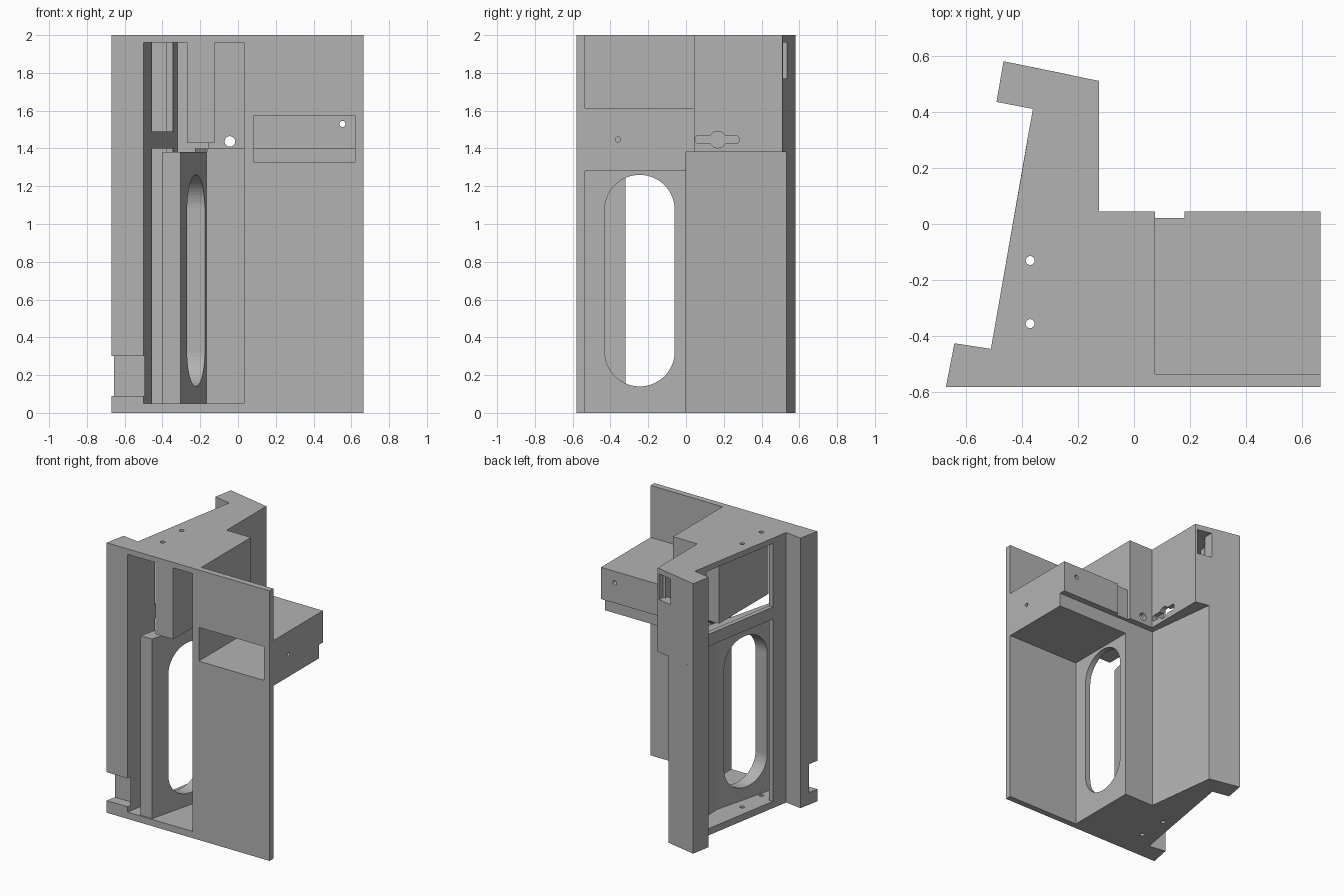
import bpy, bmesh, math
from mathutils import Matrix

cube = bpy.data.objects.get("Cube")
if cube:
    bpy.data.objects.remove(cube, do_unlink=True)

grey = bpy.data.materials.new("plain_grey")
grey.use_nodes = True
grey.diffuse_color = (0.45, 0.45, 0.45, 1)
grey.node_tree.nodes["Principled BSDF"].inputs["Base Color"].default_value = (0.45, 0.45, 0.45, 1)


def prism(name, outline, low, high):
    """Extrude a plan outline from one height to another."""
    bm = bmesh.new()
    face = bm.faces.new([bm.verts.new((x, y, low)) for x, y in outline])
    ext = bmesh.ops.extrude_face_region(bm, geom=[face])
    top = [v for v in ext["geom"] if isinstance(v, bmesh.types.BMVert)]
    bmesh.ops.translate(bm, verts=top, vec=(0, 0, high - low))
    bmesh.ops.recalc_face_normals(bm, faces=bm.faces)
    mesh = bpy.data.meshes.new(name)
    bm.to_mesh(mesh)
    bm.free()
    mesh.materials.append(grey)
    obj = bpy.data.objects.new(name, mesh)
    bpy.context.collection.objects.link(obj)
    return obj


def box(name, xs, ys, zs):
    (a, b), (c, d) = xs, ys
    return prism(name, [(a, c), (b, c), (b, d), (a, d)], *zs)


def slot(axis, centre, half_w, half_h, depth, steps=16):
    """Rounded slot cutter running along an axis, long side set by half sizes."""
    r = min(half_w, half_h)
    pts = []
    for i in range(4 * steps):
        t = 2 * math.pi * (i + 0.5) / (4 * steps)
        c, s = math.cos(t), math.sin(t)
        pts.append((r * c + math.copysign(half_w - r, c), r * s + math.copysign(half_h - r, s)))
    obj = prism("cutter", pts, -depth / 2, depth / 2)
    if axis == "x":    # plan x -> y, plan y -> z
        turn = Matrix(((0, 0, 1), (1, 0, 0), (0, 1, 0))).to_4x4()
    elif axis == "y":  # plan x -> x, plan y -> z
        turn = Matrix(((1, 0, 0), (0, 0, -1), (0, 1, 0))).to_4x4()
    else:
        turn = Matrix.Identity(4)
    obj.data.transform(Matrix.Translation(centre) @ turn)
    return obj


def cut(obj, *cutters):
    for c in cutters:
        mod = obj.modifiers.new("cut", "BOOLEAN")
        mod.operation, mod.solver, mod.object = "DIFFERENCE", "EXACT", c
        bpy.context.view_layer.objects.active = obj
        bpy.ops.object.modifier_apply(modifier=mod.name)
        bpy.data.objects.remove(c, do_unlink=True)


FRONT, PLATE = -0.58, -0.535
RIGHT, INNER = 0.075, 0.033
LEDGE, ROOF, TOP, FLOOR = 1.38, 1.96, 2.0, 0.05


def oval():
    return slot("x", (-0.17, -0.245, 0.7), 0.185, 0.56, 0.54)


def screw_holes():
    return [slot("z", (-0.37, y, 1), 0.016, 0.016, 3, 5) for y in (-0.13, -0.355)]


# Front plate with the drawer opening
front_plate = box("front_plate", (INNER, 0.665), (FRONT, PLATE), (0, TOP))
cut(front_plate, box("cutter", (0.085, 0.62), (-0.7, -0.4), (1.325, 1.575)))

# Front corner post with its notch
front_post = prism("front_post", [(-0.67, FRONT), (-0.5, FRONT), (-0.455, -0.32),
                                  (-0.488, -0.32), (-0.51, -0.445), (-0.64, -0.425)], 0, TOP)
cut(front_post, box("cutter", (-0.8, -0.495), (-0.7, -0.505), (0.09, 0.3)))

# Back corner post, wider above the ledge
post_side = [(-0.465, 0.58), (-0.49, 0.435), (-0.36, 0.41), (-0.38, 0.3), (-0.345, 0.3), (-0.32, 0.475)]
prism("back_post_lower", post_side + [(-0.225, 0.455), (-0.23, 0.532)], 0, LEDGE)
back_post = prism("back_post_upper", post_side + [(-0.125, 0.435), (-0.125, 0.51)], LEDGE, TOP)
cut(back_post, box("cutter", (-0.25, -0.14), (0.3, 0.7), (1.77, ROOF)))

# Floor and roof
floor = prism("floor", [(-0.5, FRONT), (INNER, FRONT), (INNER, PLATE), (RIGHT, PLATE), (RIGHT, 0),
                        (-0.165, 0), (-0.23, 0.532), (-0.34, 0.5), (-0.36, 0.41), (-0.51, -0.445)], 0, FLOOR)
cut(floor, *screw_holes())
roof = prism("roof", [(-0.5, FRONT), (INNER, FRONT), (INNER, PLATE), (RIGHT, PLATE), (RIGHT, 0.045),
                      (-0.125, 0.045), (-0.125, 0.5), (-0.34, 0.5), (-0.36, 0.41), (-0.51, -0.445)], ROOF, TOP)
cut(roof, *screw_holes())

# Slanted rail across the side opening
prism("side_rail", [(-0.488, -0.32), (-0.455, -0.32), (-0.345, 0.3), (-0.38, 0.3)], 1.4, 1.49)

# Slanted guide wall and the wall behind it
guide_wall = prism("guide_wall", [(-0.4, -0.57), (-0.305, -0.57), (-0.16, 0), (-0.255, 0)], FLOOR, LEDGE)
cut(guide_wall, oval())
prism("rear_side_wall", [(-0.165, 0), (-0.23, 0.532), (-0.27, 0.5), (-0.255, 0)], FLOOR, LEDGE)

# Lower right wall with hand hole, and lower back wall
lower_wall = box("lower_right_wall", (INNER, RIGHT), (PLATE, 0), (FLOOR, LEDGE))
cut(lower_wall, oval())
box("lower_back_wall", (-0.2, RIGHT), (-0.022, 0), (FLOOR, LEDGE))

# Upper walls
box("upper_right_wall", (INNER, RIGHT), (PLATE, 0.045), (LEDGE, ROOF))
upper_back = box("upper_back_wall", (-0.16, INNER), (0.01, 0.045), (LEDGE, ROOF))
cut(upper_back, slot("y", (-0.043, 0.03, 1.437), 0.028, 0.028, 0.3, 6))
upper_side = box("upper_side_wall", (-0.16, -0.125), (0.045, 0.47), (LEDGE, ROOF))
cut(upper_side, slot("x", (-0.14, 0.165, 1.447), 0.117, 0.022, 0.2, 6),
    slot("x", (-0.14, 0.168, 1.447), 0.044, 0.044, 0.2, 6))
prism("ledge", [(-0.17, 0), (-0.125, 0), (-0.125, 0.47), (-0.23, 0.5)], LEDGE, 1.4)
box("back_ledge", (-0.165, RIGHT), (-0.022, 0.045), (LEDGE, 1.4))

# Hanging block inside the front opening
box("hanging_block", (-0.27, -0.125), (FRONT, 0), (1.43, TOP))

# Drawer housing: stepped block, hollow from the front
lower_box = box("housing_lower", (RIGHT, 0.665), (PLATE, 0), (1.28, LEDGE))
cut(lower_box, box("cutter", (0.085, 0.62), (-0.6, -0.04), (1.325, 1.5)))
upper_box = box("housing_upper", (RIGHT, 0.665), (PLATE, 0.045), (LEDGE, 1.615))
cut(upper_box, box("cutter", (0.085, 0.62), (-0.6, -0.04), (1.3, 1.41)),
    box("cutter", (0.085, 0.62), (-0.6, 0.005), (1.4, 1.575)),
    box("cutter", (0, 0.18), (0.022, 0.1), (1.3, 1.7)),
    slot("y", (0.553, 0.03, 1.53), 0.016, 0.016, 0.2, 5),
    slot("x", (0.65, -0.36, 1.447), 0.014, 0.014, 0.2, 5))
